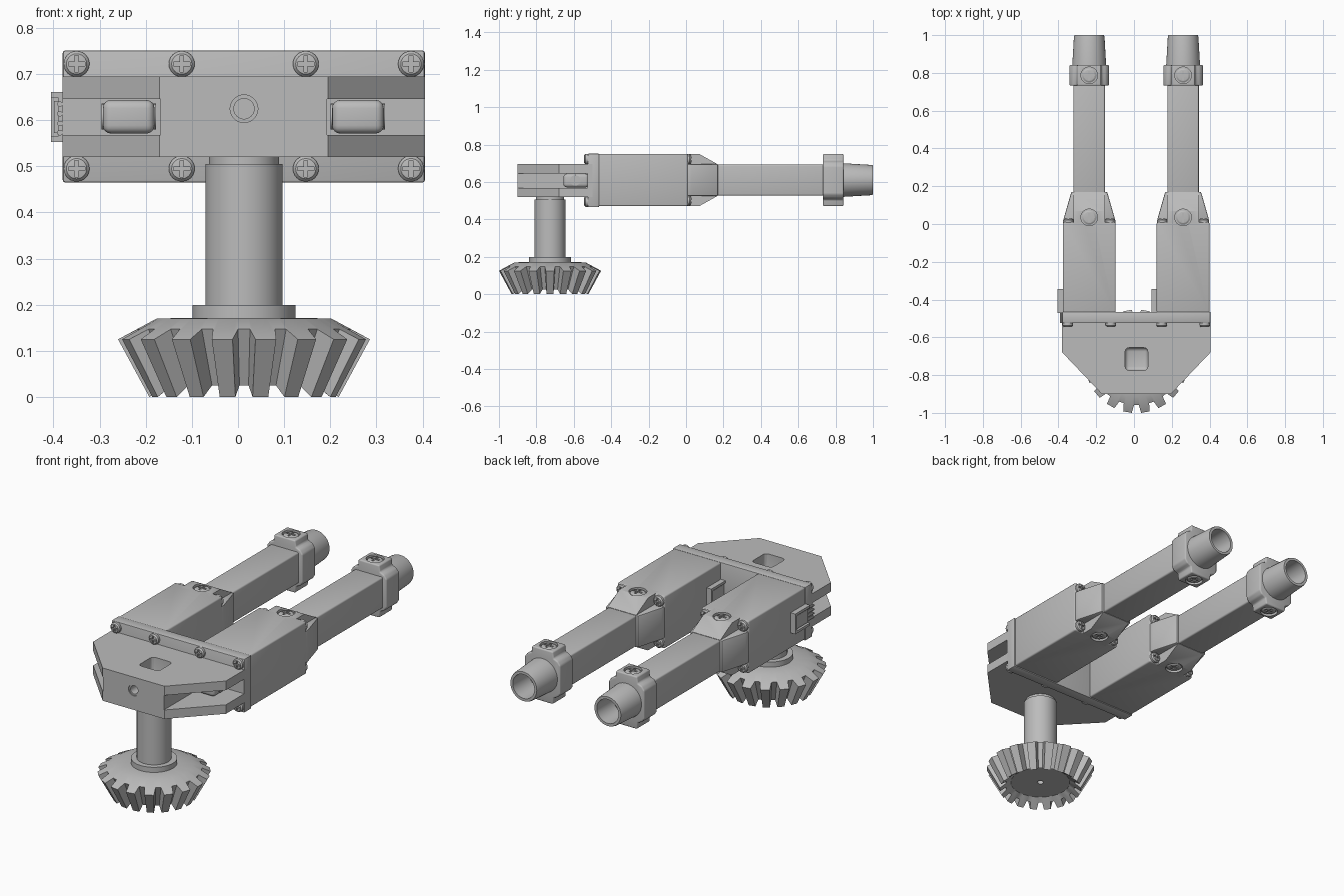
import bpy, bmesh, math
from mathutils import Vector, Matrix

if "Cube" in bpy.data.objects:
    bpy.data.objects.remove(bpy.data.objects["Cube"])

grey = bpy.data.materials.new("machined grey")
grey.use_nodes = True
grey.diffuse_color = (0.5, 0.5, 0.5, 1)
grey.node_tree.nodes["Principled BSDF"].inputs["Base Color"].default_value = (0.5, 0.5, 0.5, 1)
parts = []


def add(name, bm):
    bmesh.ops.recalc_face_normals(bm, faces=bm.faces)
    mesh = bpy.data.meshes.new(name)
    bm.to_mesh(mesh)
    bm.free()
    mesh.materials.append(grey)
    ob = bpy.data.objects.new(name, mesh)
    bpy.context.collection.objects.link(ob)
    parts.append(ob)
    return ob


def bake(ob):
    bpy.context.view_layer.update()
    graph = bpy.context.evaluated_depsgraph_get()
    mesh = bpy.data.meshes.new_from_object(ob.evaluated_get(graph))
    ob.modifiers.clear()
    ob.data = mesh


def bevel(ob, width, segments=3):
    mod = ob.modifiers.new("Bevel", "BEVEL")
    mod.width, mod.segments = width, segments
    mod.limit_method = "ANGLE"
    bake(ob)
    return ob


def cut(ob, cutters):
    for c in cutters:
        mod = ob.modifiers.new("Cut", "BOOLEAN")
        mod.operation, mod.solver, mod.object = "DIFFERENCE", "EXACT", c
    bake(ob)


def discard(cutters):
    for c in cutters:
        parts.remove(c)
        bpy.data.objects.remove(c)


def prism(name, points, axis, low, high):
    """Extrude a 2D outline along an axis."""
    place = {"x": lambda u, v, w: (w, u, v),
             "y": lambda u, v, w: (u, w, v),
             "z": lambda u, v, w: (u, v, w)}[axis]
    bm = bmesh.new()
    a = [bm.verts.new(place(u, v, low)) for u, v in points]
    b = [bm.verts.new(place(u, v, high)) for u, v in points]
    bm.faces.new(a)
    bm.faces.new(b)
    for i in range(len(a)):
        j = (i + 1) % len(a)
        bm.faces.new((a[i], a[j], b[j], b[i]))
    return add(name, bm)


def box(name, x0, x1, y0, y1, z0, z1):
    return prism(name, [(x0, y0), (x1, y0), (x1, y1), (x0, y1)], "z", z0, z1)


def skin(bm, rings):
    for p, q in zip(rings, rings[1:]):
        for i in range(len(p)):
            j = (i + 1) % len(p)
            bm.faces.new((p[i], p[j], q[j], q[i]))
    bm.faces.new(rings[0])
    bm.faces.new(rings[-1])


def lathe(name, profile, centre, axis=(0, 0, 1), n=48):
    """Revolve (radius, distance) pairs around an axis."""
    turn = Vector(axis).to_track_quat("Z", "Y")
    bm = bmesh.new()
    skin(bm, [[bm.verts.new(Vector(centre) + turn @ Vector(
        (r * math.cos(math.tau * i / n), r * math.sin(math.tau * i / n), t)))
        for i in range(n)] for r, t in profile])
    return add(name, bm)


# Cross-head screw, made once and reused
screw_master = lathe("screw", [(.028, 0), (.028, .012), (.022, .019), (.012, .021)], (0, 0, 0), n=24)
slots = [box("slot", -.018, .018, -.004, .004, .012, .04),
         box("slot", -.004, .004, -.018, .018, .012, .04)]
cut(screw_master, slots)
discard(slots)
screw_mesh = screw_master.data
discard([screw_master])


def screw(name, at, axis, scale=(1, 1, 1)):
    ob = bpy.data.objects.new(name, screw_mesh)
    ob.matrix_world = (Matrix.Translation(at) @ Vector(axis).to_track_quat("Z", "Y").to_matrix().to_4x4()
                       @ Matrix.Diagonal((*scale, 1)))
    bpy.context.collection.objects.link(ob)
    parts.append(ob)


CX, MZ, GY = .013, .61, -.727   # centre line, finger height, gear axis

# Palm block with side slots, front hole and top socket
palm = prism("palm", [(-.17, -.9), (.195, -.9), (.405, -.68), (.405, -.5), (-.38, -.5), (-.38, -.68)],
             "z", .52, .695)
socket = bevel(box("socket", -.047, .073, -.775, -.655, .58, .8), .02)
tools = [box("slot", .193, .6, -1, -.526, .568, .646),
         box("slot", -.6, -.168, -1, -.526, .568, .646), socket,
         lathe("hole", [(.03, 0), (.03, .105), (.022, .105), (.022, .18)], (CX, -1, .625), (0, 1, 0))]
cut(palm, tools)
discard(tools)

# Cross plate with its two rows of screws
bevel(box("cross_plate", -.38, .405, -.525, -.465, .465, .751), .005, 2)
for x in (-.35, -.122, .147, .375):
    for z in (.495, .722):
        screw("plate_screw", (x, -.525, z), (0, -1, 0))

# Two fingers
for side, cx in (("right", -.237), ("left", .26)):
    body = bevel(box(side + "_motor_body", cx - .14, cx + .14, -.47, .01, .47, .75), .008)
    # Housing: upright slab crossed by a tapered flat slab
    ridge = prism(side + "_housing_ridge",
                  [(-.02, .47), (.07, .47), (.168, .525), (.168, .695), (.07, .75), (-.02, .75)],
                  "x", cx - .084, cx + .084)
    cheeks = prism(side + "_housing_cheeks",
                   [(cx - .138, 0), (cx + .138, 0), (cx + .135, .03), (cx + .095, .17),
                    (cx - .095, .17), (cx - .135, .03)], "z", .525, .695)
    bevel(cheeks, .006, 2)
    bevel(box(side + "_finger_tube", cx - .083, cx + .083, .1, .8, MZ - .083, MZ + .083), .008)
    # Collar with shoulders and a raised boss
    quarter = [(.105, .075), (.09, .095), (.066, .105), (.062, .14)]
    outline = ([(cx + u, MZ + v) for u, v in quarter] + [(cx - u, MZ + v) for u, v in quarter[::-1]]
               + [(cx - u, MZ - v) for u, v in quarter] + [(cx + u, MZ - v) for u, v in quarter[::-1]])
    collar = bevel(prism(side + "_collar", outline, "y", .732, .842), .007)
    lathe(side + "_nozzle", [(.09, 0), (.081, .155), (.078, .165), (.064, .165), (.06, .03)],
          (cx, .835, MZ), (0, 1, 0))

    # Recessed screws above and below
    wells = {}
    for y in (.035, .787):
        wells[y] = [lathe("well", [(.044, 0), (.044, .1)], (cx, y, MZ + s * .126), (0, 0, s)) for s in (1, -1)]
        for s in (1, -1):
            screw(side + "_recessed_screw", (cx, y, MZ + s * .124), (0, 0, s), (1.35, 1.35, .7))
    cut(ridge, wells[.035])
    cut(body, wells[.035])
    cut(collar, wells[.787])
    discard(wells[.035] + wells[.787])

    # Corner screws on the body end
    for dx in (-.11, .11):
        for dz in (-.11, .11):
            screw(side + "_corner_screw", (cx + dx, .008, MZ + dz), (0, 1, 0))

    # Rear lug inside the palm slot, with its pivot pin
    bevel(box(side + "_rear_lug", cx - .056, cx + .056, -.655, -.52, .571, .644), .018, 4)
    lathe(side + "_lug_pin", [(.028, 0), (.028, .118)], (cx - .059, -.592, .608), (1, 0, 0), 24)

    # Cable connector with pins
    x0 = cx - .168
    connector = box(side + "_connector", x0, cx - .13, -.47, -.345, .553, .661)
    mouth = [box("mouth", x0 - .01, x0 + .016, -.5, -.36, .566, .648)]
    cut(connector, mouth)
    discard(mouth)
    box(side + "_connector_core", x0 + .006, cx - .13, -.46, -.365, .572, .642)
    for z in (.573, .593, .614, .635):
        lathe(side + "_connector_pin", [(.006, 0), (.006, .09)], (x0 + .019, -.525, z), (0, 1, 0), 10)

# Drive shaft with neck and gear hub
lathe("drive_shaft", [(.112, .16), (.112, .199), (.084, .199), (.084, .505), (.076, .505), (.076, .53)],
      (CX, GY, 0), n=64)

# Bevel gear: each ring has a root radius/height and a tip radius/height
TEETH = 18
rings = [((.1, .172), (.1, .172)), ((.19, .17), (.19, .17)), ((.232, .147), (.274, .125)),
         ((.176, .025), (.206, 0)), ((.15, .042), (.15, .042)), ((.016, .042), (.016, .042)),
         ((.016, .08), (.016, .08))]
bm = bmesh.new()
loops = []
for root, tip in rings:
    loop = []
    for t in range(TEETH):
        for offset, (r, z) in ((-.34, root), (-.24, tip), (.24, tip), (.34, root)):
            a = (t + .5 + offset) * math.tau / TEETH - math.pi / 2
            loop.append(bm.verts.new((CX + r * math.cos(a), GY + r * math.sin(a), z)))
    loops.append(loop)
skin(bm, loops)
add("bevel_gear", bm)

# Smooth round surfaces, keep edges sharp
bpy.ops.object.select_all(action="DESELECT")
for ob in parts:
    ob.select_set(True)
bpy.context.view_layer.objects.active = parts[0]
bpy.ops.object.shade_smooth_by_angle(angle=math.radians(30))
